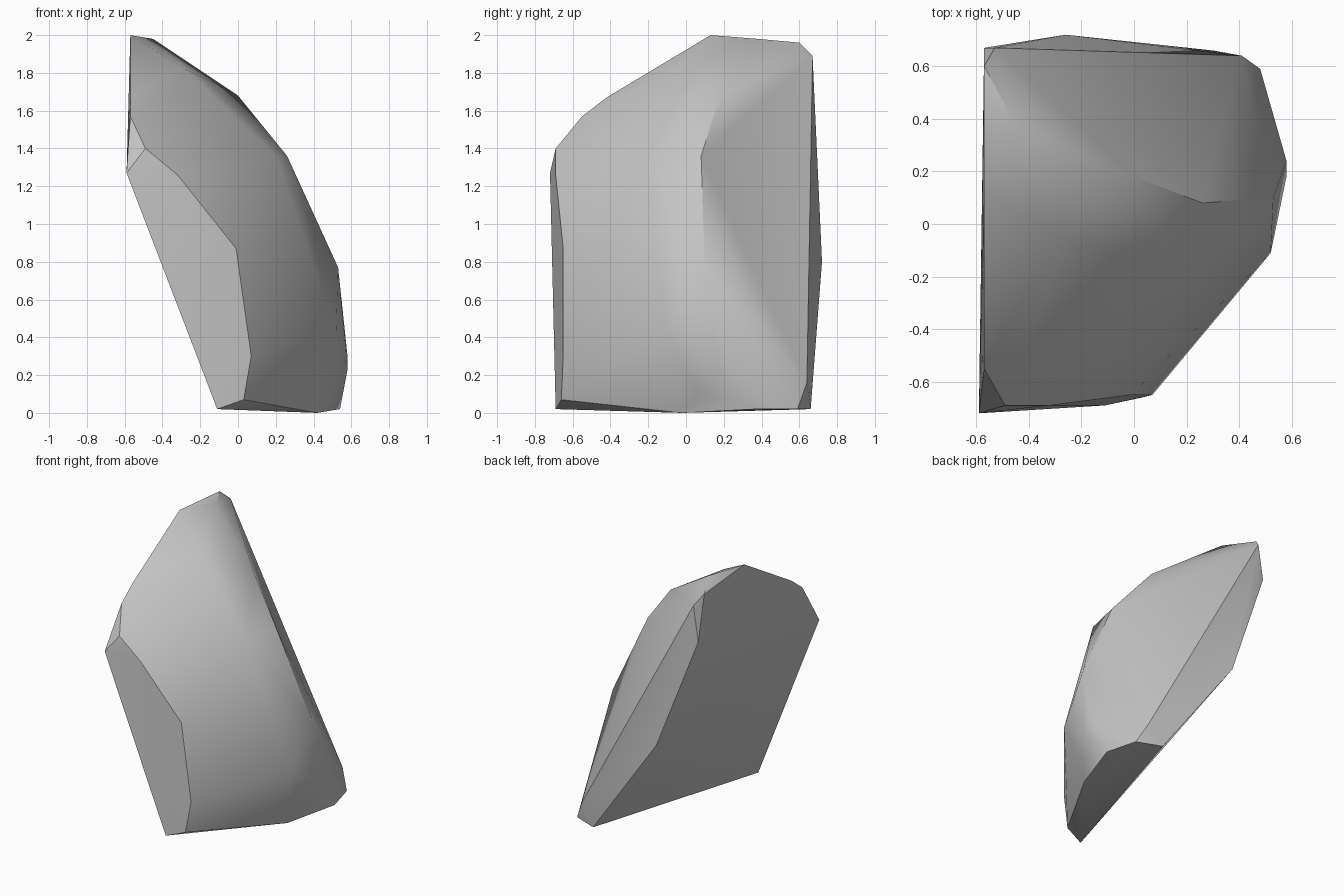
import bpy
import bmesh
import math

# Remove the default cube only
default_cube = bpy.data.objects.get("Cube")
if default_cube:
    bpy.data.objects.remove(default_cube, do_unlink=True)


def make_material(name, colour):
    material = bpy.data.materials.new(name)
    material.use_nodes = True
    material.diffuse_color = colour
    shader = material.node_tree.nodes["Principled BSDF"]
    shader.inputs["Base Color"].default_value = colour
    shader.inputs["Roughness"].default_value = 0.9
    return material


def make_hull(name, corner_groups, material, crease_degrees):
    """Wrap a tight convex skin around groups of corners given in hundredths."""
    mesh = bpy.data.meshes.new(name)
    bm = bmesh.new()
    for group in corner_groups.values():
        for corner in group:
            bm.verts.new([value / 100 for value in corner])

    hull = bmesh.ops.convex_hull(bm, input=bm.verts[:], use_existing_faces=False)
    leftovers = set(hull["geom_interior"]) | set(hull["geom_unused"])
    loose = [item for item in leftovers if isinstance(item, bmesh.types.BMVert)]
    bmesh.ops.delete(bm, geom=loose, context="VERTS")
    bmesh.ops.recalc_face_normals(bm, faces=bm.faces[:])
    bm.to_mesh(mesh)
    bm.free()

    rock = bpy.data.objects.new(name, mesh)
    bpy.context.scene.collection.objects.link(rock)
    mesh.materials.append(material)

    # Soft worn facets with sharp broken rims
    bpy.ops.object.select_all(action="DESELECT")
    rock.select_set(True)
    bpy.context.view_layer.objects.active = rock
    bpy.ops.object.shade_smooth_by_angle(angle=math.radians(crease_degrees))
    return rock


# Corners of the leaning shard, grouped by the side they shape
corners = {
    "summit": [(-57, 13, 200), (-57, 60, 196), (-53, 67, 189),
               (-45, 38, 198), (-57, -42, 167), (-57, -55, 157)],
    "front_rim": [(-59, -72, 127), (-49, -69, 140), (-32, -69, 126),
                  (-1, -65, 87), (7, -65, 30), (3, -66, 7)],
    "curved_ridge": [(-28, -5, 182), (0, 18, 168), (20, -19, 136),
                     (26, 8, 136), (42, 7, 101), (53, 10, 77)],
    "outer_belly": [(58, 24, 30), (58, 18, 23), (52, -11, 43), (50, 7, 10)],
    "back_rim": [(-57, 67, 163), (-26, 72, 80), (41, 64, 16)],
    "foot": [(-11, -69, 2), (42, -2, 0), (54, 36, 2), (48, 59, 2), (30, 66, 2)],
}

stone_grey = make_material("stone_grey", (0.55, 0.55, 0.55, 1))
make_hull("rock_shard", corners, stone_grey, 35)
